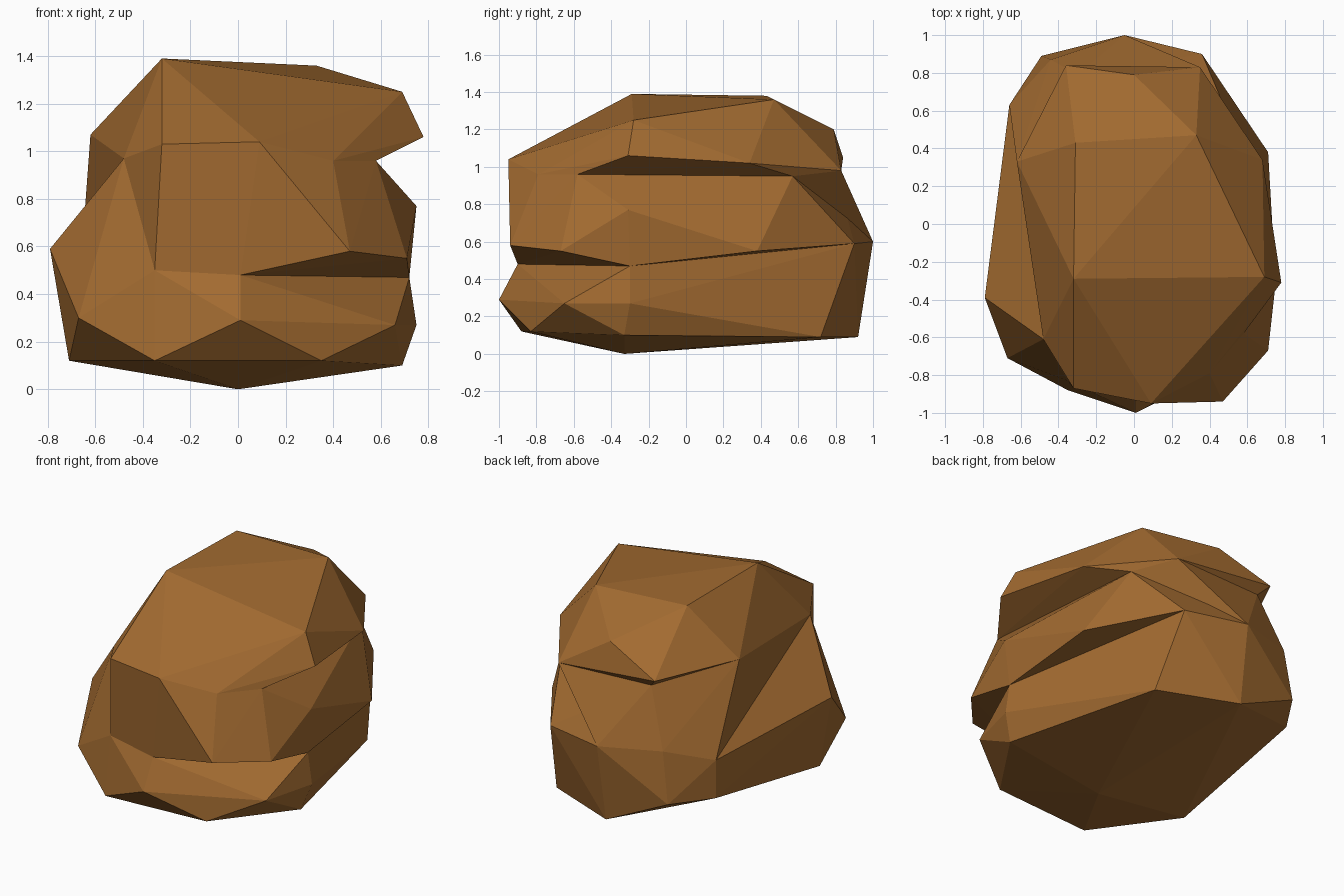
import bpy
import bmesh

default_cube = bpy.data.objects.get("Cube")
if default_cube:
    bpy.data.objects.remove(default_cube, do_unlink=True)

# One flat brown for the whole boulder
brown = bpy.data.materials.new("rock_brown")
brown.use_nodes = True
colour = (.36, .145, .03, 1)
brown.diffuse_color = colour
shader = next(n for n in brown.node_tree.nodes if n.type == 'BSDF_PRINCIPLED')
shader.inputs["Base Color"].default_value = colour
shader.inputs["Roughness"].default_value = 1


def chiselled_block(name, *corner_groups):
    """Make a flat-faced convex block wrapped around groups of corners."""
    bm = bmesh.new()
    for corner in [c for group in corner_groups for c in group]:
        bm.verts.new(corner)
    hull = bmesh.ops.convex_hull(bm, input=bm.verts)
    spare = {v for v in hull["geom_interior"] if isinstance(v, bmesh.types.BMVert)}
    bmesh.ops.delete(bm, geom=list(spare), context='VERTS')
    bmesh.ops.recalc_face_normals(bm, faces=bm.faces)
    mesh = bpy.data.meshes.new(name)
    bm.to_mesh(mesh)
    bm.free()
    mesh.materials.append(brown)
    block = bpy.data.objects.new(name, mesh)
    bpy.context.scene.collection.objects.link(block)
    return block


# Corners that several blocks share
front_brow = [(-.32, -.87, 1.03), (.09, -.95, 1.04)]
right_brow = [(-.48, -.61, .97)]
right_rear_brow = [(-.62, .33, 1.07)]
left_seam = [(.40, -.79, .96), (.58, -.58, .96)]
left_rear_seam = [(.50, .57, .95)]
rear_seam = [(-.30, .79, .99)]
rear_lip = [(.35, .83, .98)]
rear_tip = [(-.05, 1, .60)]
right_rear_hip = [(-.66, .63, .53)]
right_hip = [(-.79, -.39, .59)]
right_cheek = [(-.67, -.71, .30)]
front_right_waist = [(-.35, -.83, .50)]
waist = [(.01, -.90, .48), (.72, -.30, .47), (.36, .90, .59), (-.44, .87, .62)]
core = [(0, 0, .60)]

# Overhanging cap
crown = [(-.32, -.29, 1.39), (.69, -.28, 1.25), (.33, .47, 1.36),
         (-.31, .43, 1.38), (0, .79, 1.20)]
overhang = [(.78, -.31, 1.06), (.68, .34, 1.02), (-.36, .84, 1.05)]
chiselled_block("rock_cap", crown, overhang, front_brow, right_brow,
                right_rear_brow, left_seam, left_rear_seam, rear_seam, rear_lip)

# Middle block, jutting over the notch in the front left
bulge = [(.47, -.94, .58), (.71, -.67, .55), (.75, -.31, .77), (.71, .38, .55)]
chiselled_block("rock_middle", bulge, waist, front_brow, right_brow,
                right_rear_brow, left_seam, left_rear_seam, rear_seam,
                rear_tip, right_rear_hip, front_right_waist)

# Wedges filling the hollows on the right side and under the rear lip
chiselled_block("right_shoulder", right_brow, right_hip, right_rear_hip,
                front_right_waist, right_cheek, core)
chiselled_block("rear_wedge", rear_lip, left_rear_seam, rear_tip, rear_seam, core)

# Broad base with a shallow pointed underside
foot = [(-.71, -.38, .12), (-.35, -.88, .12), (.35, -.83, .12), (.69, -.33, .10),
        (.44, .72, .09), (-.06, .92, .09), (-.49, .89, .29), (-.66, .63, .28)]
belly = [(.01, -1, .29), (.66, -.65, .27), (.75, -.30, .27)]
underside = [(0, -.33, 0)]
chiselled_block("rock_base", underside, foot, belly, waist, right_cheek,
                right_hip, right_rear_hip, front_right_waist, rear_tip)
